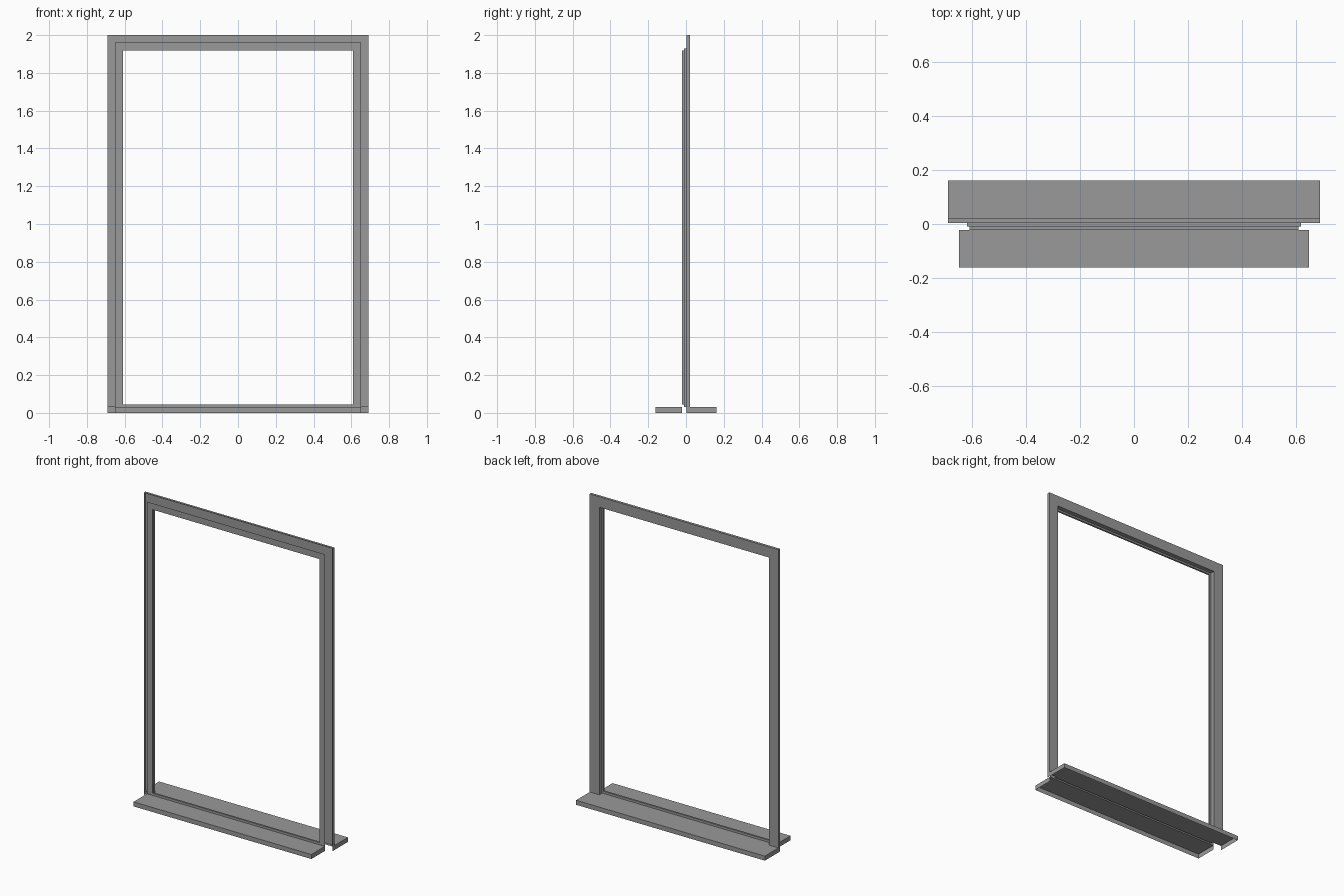
import bpy
import bmesh

default = bpy.data.objects.get("Cube")
if default:
    bpy.data.objects.remove(default, do_unlink=True)

grey = bpy.data.materials.new("trim_grey")
grey.use_nodes = True
colour = (0.32, 0.32, 0.32, 1)
grey.diffuse_color = colour
grey.node_tree.nodes["Principled BSDF"].inputs["Base Color"].default_value = colour

WALL_FRONT, WALL_BACK = -0.022, 0.003
SILL_TOP = 0.03


def finish(name, bm):
    mesh = bpy.data.meshes.new(name)
    bm.to_mesh(mesh)
    bm.free()
    mesh.materials.append(grey)
    obj = bpy.data.objects.new(name, mesh)
    bpy.context.collection.objects.link(obj)
    return obj


def swept_frame(name, profile, sides):
    """Bridge rectangles given as (half width, bottom, top, y); side 0 is the bottom."""
    bm = bmesh.new()
    loops = [[bm.verts.new((x, y, z)) for x, z in
              ((-w, low), (w, low), (w, high), (-w, high))]
             for w, low, high, y in profile]
    for a, b in zip(loops, loops[1:]):
        for i in sides:
            j = (i + 1) % 4
            bm.faces.new((a[i], a[j], b[j], b[i]))
    return finish(name, bm)


def sill(name, half_width, y_wall, y_edge):
    """Board shell, open underneath and against the wall."""
    bm = bmesh.new()
    bmesh.ops.create_cube(bm, size=1)
    outward = 1 if y_edge > y_wall else -1
    hidden = [f for f in bm.faces
              if f.normal.z < -0.5 or f.normal.y * outward < -0.5]
    bmesh.ops.delete(bm, geom=hidden, context='FACES')
    bmesh.ops.scale(bm, verts=bm.verts,
                    vec=(2 * half_width, abs(y_edge - y_wall), SILL_TOP))
    bmesh.ops.translate(bm, verts=bm.verts,
                        vec=(0, (y_wall + y_edge) / 2, SILL_TOP / 2))
    return finish(name, bm)


# Front flange and rebated lining of the opening
swept_frame("window_lining", [
    (0.65, SILL_TOP, 1.96, WALL_FRONT),
    (0.61, 0.045, 1.918, WALL_FRONT),
    (0.61, 0.045, 1.918, -0.01),
    (0.62, SILL_TOP, 1.93, -0.01),
    (0.62, SILL_TOP, 1.93, WALL_BACK),
], sides=(0, 1, 2, 3))

# Raised casing on the back, two posts and a head
swept_frame("back_casing", [
    (0.62, SILL_TOP, 1.93, WALL_BACK),
    (0.62, SILL_TOP, 1.93, 0.02),
    (0.69, SILL_TOP, 2.0, 0.02),
    (0.69, SILL_TOP, 2.0, WALL_BACK),
], sides=(1, 2, 3))

# Sills on both faces of the wall
sill("front_sill", 0.65, WALL_FRONT, -0.162)
sill("back_sill", 0.69, WALL_BACK, 0.162)
